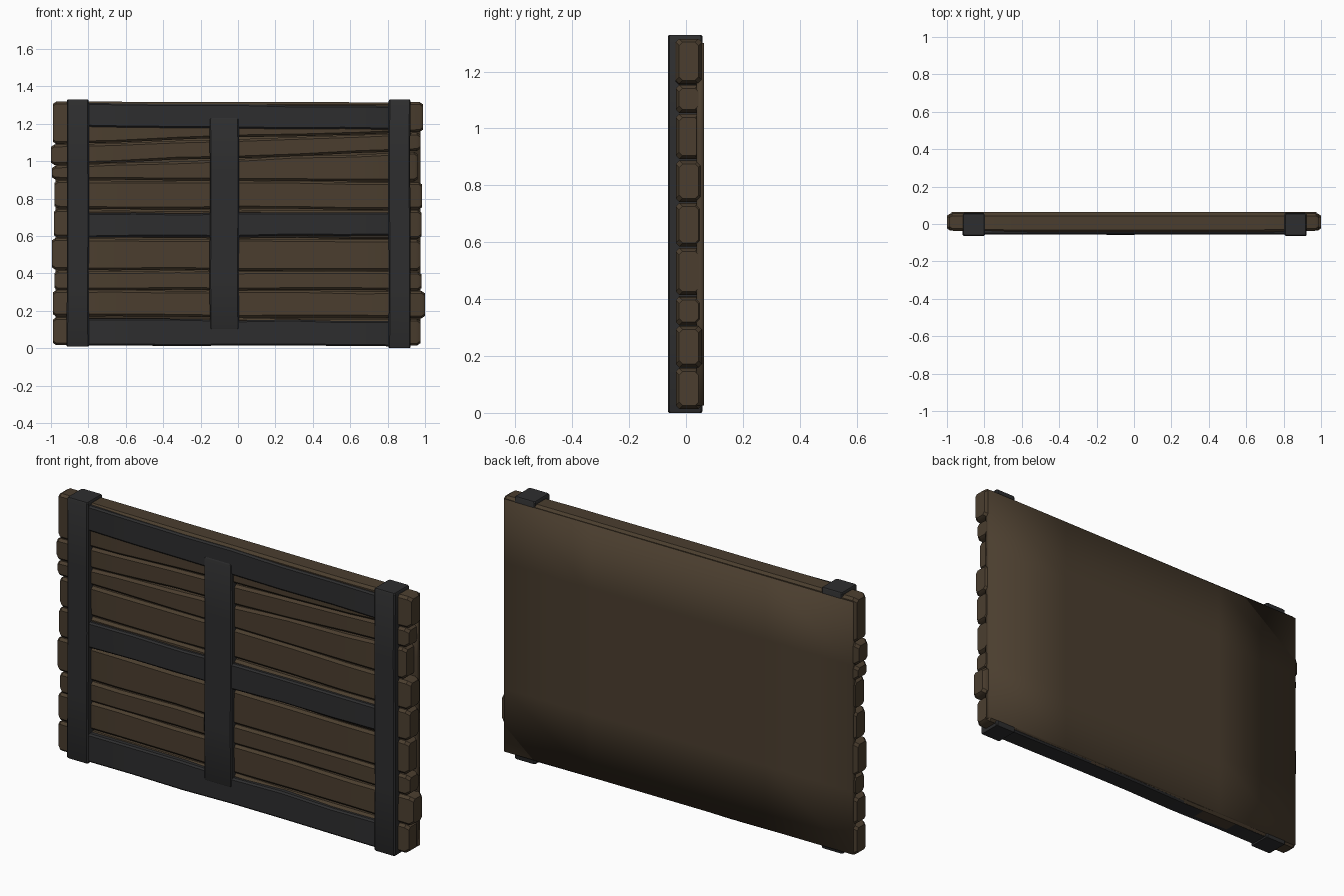
import bpy, bmesh, math, random

if "Cube" in bpy.data.objects:
    bpy.data.objects.remove(bpy.data.objects["Cube"])

random.seed(4)


def material(name, rgb):
    m = bpy.data.materials.new(name)
    m.diffuse_color = (*rgb, 1)
    m.use_nodes = True
    m.node_tree.nodes["Principled BSDF"].inputs["Base Color"].default_value = m.diffuse_color
    return m


WOOD = material("dark brown wood", (0.070, 0.048, 0.028))
IRON = material("charcoal metal", (0.027, 0.027, 0.028))


def finish(name, bm, mat, angle=35):
    bmesh.ops.recalc_face_normals(bm, faces=bm.faces)
    me = bpy.data.meshes.new(name)
    bm.to_mesh(me)
    bm.free()
    me.materials.append(mat)
    ob = bpy.data.objects.new(name, me)
    bpy.context.collection.objects.link(ob)
    bpy.ops.object.select_all(action='DESELECT')
    ob.select_set(True)
    bpy.context.view_layer.objects.active = ob
    bpy.ops.object.shade_smooth_by_angle(angle=math.radians(angle))
    return ob


def bar(name, axis, stations, y0, y1, chamfer, mat, bulge=0.0):
    """Sweep a chamfered rectangle; stations are (position, low, high, inset)."""
    bm = bmesh.new()
    rings = []
    for i, (t, lo, hi, inset) in enumerate(stations):
        a, b = lo + inset, hi - inset
        end = i in (0, 1, len(stations) - 2, len(stations) - 1)
        p, q = y0 + inset - (0 if end else bulge), y1 - inset
        c = chamfer
        ring = [(p + c, a), (q - c, a), (q, a + c), (q, b - c),
                (q - c, b), (p + c, b), (p, b - c), (p, a + c)]
        rings.append([bm.verts.new((t, y, w) if axis == 'x' else (w, y, t))
                      for y, w in ring])
    for r, s in zip(rings, rings[1:]):
        for k in range(8):
            bm.faces.new((r[k], r[(k + 1) % 8], s[(k + 1) % 8], s[k]))
    bm.faces.new(rings[0])
    bm.faces.new(rings[-1])
    return finish(name, bm, mat)


def stations(t0, t1, left, right, n, wobble, tip):
    """Evenly spaced stations with a slight hand-hewn wobble and blunt tips."""
    out = [(t0, *left, tip)]
    a, b = t0 + tip * 1.5, t1 - tip * 1.5
    for i in range(n + 1):
        f = i / n
        j = wobble if 0 < i < n else 0
        lo = left[0] + (right[0] - left[0]) * f + random.uniform(-j, j)
        hi = left[1] + (right[1] - left[1]) * f + random.uniform(-j, j)
        out.append((a + (b - a) * f, lo, hi, 0))
    out.append((t1, *right, tip))
    return out


# horizontal planks: left end x, right end x, left (low, high), right (low, high)
planks = [
    (-0.99, 0.975, (0.016, 0.165), (0.014, 0.157)),
    (-0.99, 1.0, (0.17, 0.31), (0.16, 0.305)),
    (-0.98, 0.98, (0.31, 0.415), (0.308, 0.408)),
    (-0.995, 0.975, (0.42, 0.588), (0.414, 0.58)),
    (-0.985, 0.98, (0.592, 0.742), (0.585, 0.738)),
    (-0.98, 0.985, (0.747, 0.897), (0.742, 0.887)),
    (-0.995, 0.96, (0.902, 0.975), (0.892, 1.05)),
    (-1.0, 0.975, (0.98, 1.088), (1.055, 1.153)),
    (-0.99, 0.99, (1.092, 1.318), (1.157, 1.315)),
]
for i, (x0, x1, l, r) in enumerate(planks):
    top = i == len(planks) - 1
    bar(f"plank_{i + 1}", 'x', stations(x0, x1, l, r, 6, 0.004, 0.012),
        -0.036, 0.056, 0.012, WOOD, 0.008 if top else 0.0)

# plain backing panel, softly shaded
bm = bmesh.new()
bmesh.ops.create_cube(bm, size=1)
bmesh.ops.subdivide_edges(bm, edges=[e for e in bm.edges
                          if abs(e.verts[0].co.y - e.verts[1].co.y) < 0.1],
                          cuts=3, use_grid_fill=True)
for v in bm.verts:
    v.co.x = v.co.x * 1.95
    v.co.z = 0.663 + v.co.z * 1.275
    v.co.y = 0.0505 + v.co.y * 0.027
finish("back_panel", bm, WOOD, 180)

# horizontal rails
bar("top_rail", 'x', stations(-0.84, 0.85, (1.185, 1.312), (1.168, 1.295), 6, 0.003, 0.004),
    -0.055, 0.0, 0.008, IRON)
bar("middle_rail", 'x', stations(-0.84, 0.85, (0.592, 0.722), (0.604, 0.724), 6, 0.004, 0.004),
    -0.055, 0.0, 0.008, IRON)
bar("bottom_rail", 'x', stations(-0.84, 0.85, (0.014, 0.158), (0.010, 0.146), 6, 0.004, 0.004),
    -0.056, 0.05, 0.008, IRON)

# vertical posts, the outer two wrapping the full thickness
bar("centre_post", 'z', stations(0.10, 1.23, (-0.15, 0.005), (-0.152, 0.004), 4, 0.002, 0.004),
    -0.059, 0.0, 0.006, IRON)
bar("left_post", 'z', stations(0.008, 1.329, (-0.917, -0.797), (-0.915, -0.798), 4, 0.002, 0.004),
    -0.064, 0.058, 0.006, IRON)
bar("right_post", 'z', stations(0.0, 1.329, (0.805, 0.922), (0.806, 0.922), 4, 0.002, 0.004),
    -0.064, 0.058, 0.006, IRON)
